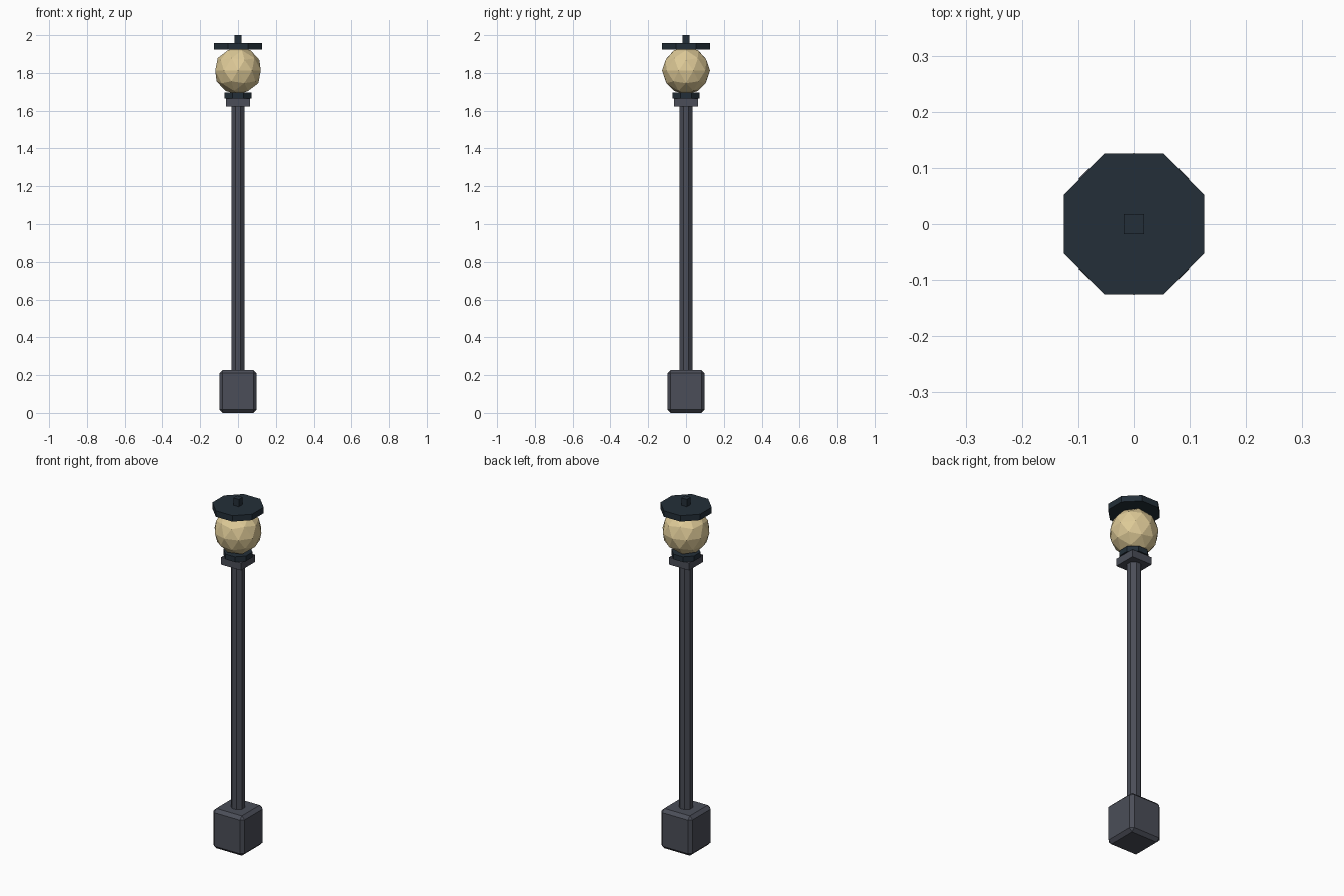
import bpy
import math

cube = bpy.data.objects.get("Cube")
if cube:
    bpy.data.objects.remove(cube, do_unlink=True)


def material(name, colour):
    mat = bpy.data.materials.new(name)
    mat.use_nodes = True
    mat.diffuse_color = (*colour, 1)
    mat.node_tree.nodes["Principled BSDF"].inputs["Base Color"].default_value = (*colour, 1)
    return mat


grey = material("slate grey", (0.07, 0.076, 0.098))
dark = material("dark iron", (0.017, 0.028, 0.040))
glow = material("warm glass", (0.73, 0.59, 0.31))


def prism(name, sides, half_width, bottom, top, mat):
    """Upright prism with flat sides towards the axes; half_width runs to a flat."""
    bpy.ops.mesh.primitive_cylinder_add(
        vertices=sides, radius=half_width / math.cos(math.pi / sides),
        depth=top - bottom, location=(0, 0, (bottom + top) / 2),
        rotation=(0, 0, math.pi / sides))
    obj = bpy.context.object
    bpy.ops.object.transform_apply(location=False, rotation=True, scale=False)
    obj.name = name
    obj.data.materials.append(mat)
    return obj


# Chamfered foot block
foot = prism("foot_block", 4, 0.099, 0, 0.228, grey)
chamfer = foot.modifiers.new("chamfer", "BEVEL")
chamfer.width = 0.018
chamfer.segments = 1

# Post and collars
prism("post", 8, 0.035, 0.2, 1.64, grey)
prism("square_collar", 4, 0.063, 1.623, 1.665, grey)
prism("globe_holder", 8, 0.071, 1.665, 1.695, dark)

# Faceted lamp globe
bpy.ops.mesh.primitive_ico_sphere_add(subdivisions=2, radius=0.1265, location=(0, 0, 1.812))
globe = bpy.context.object
globe.name = "lamp_globe"
globe.data.materials.append(glow)

# Lid and finial
prism("lid", 8, 0.126, 1.924, 1.958, dark)
prism("finial", 4, 0.0175, 1.95, 2.0, dark)
